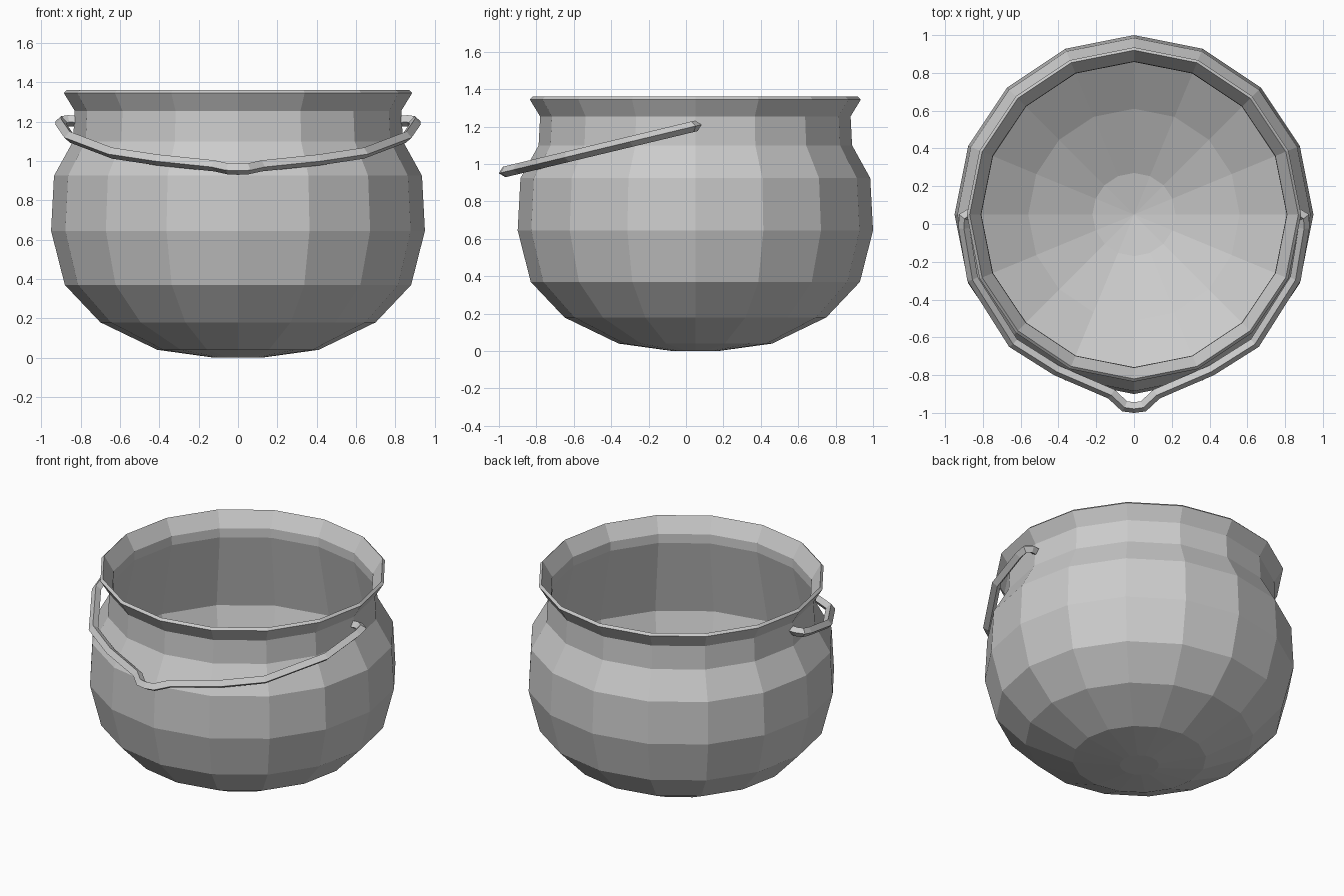
import bpy, bmesh, math
from mathutils import Vector

if "Cube" in bpy.data.objects:
    bpy.data.objects.remove(bpy.data.objects["Cube"])

CENTRE_Y = 0.05
SIDES = 16


def finish(bm, name):
    bmesh.ops.recalc_face_normals(bm, faces=bm.faces)
    mesh = bpy.data.meshes.new(name)
    bm.to_mesh(mesh)
    bm.free()
    obj = bpy.data.objects.new(name, mesh)
    bpy.context.collection.objects.link(obj)
    return obj


def bridge(bm, a, b):
    n = len(a)
    for i in range(n):
        bm.faces.new((a[i], a[(i + 1) % n], b[(i + 1) % n], b[i]))


def lathe(name, profile, tip_start, tip_end):
    """Turn (radius, z) points around the pot axis; both ends close to a tip."""
    bm = bmesh.new()
    rings = []
    for r, z in profile:
        rings.append([bm.verts.new((r * math.cos(2 * math.pi * i / SIDES),
                                    CENTRE_Y + r * math.sin(2 * math.pi * i / SIDES), z))
                      for i in range(SIDES)])
    for a, b in zip(rings, rings[1:]):
        bridge(bm, a, b)
    for ring, z in ((rings[0], tip_start), (rings[-1], tip_end)):
        tip = bm.verts.new((0, CENTRE_Y, z))
        for i in range(SIDES):
            bm.faces.new((ring[i], ring[(i + 1) % SIDES], tip))
    return finish(bm, name)


def sweep_diamond(name, path, normal, radius):
    """Mitred four-sided bar along a path lying in the plane with this normal."""
    bm = bmesh.new()
    rings = []
    for i, p in enumerate(path):
        t_in = (p - path[max(i - 1, 0)]).normalized()
        t_out = (path[min(i + 1, len(path) - 1)] - p).normalized()
        t = (t_in + t_out).normalized()
        side = t.cross(normal).normalized()
        seg = t_in if i else t_out
        w = radius / max(seg.dot(t), 0.75)
        rings.append([bm.verts.new(p + d) for d in
                      (side * w, normal * radius, -side * w, -normal * radius)])
    for a, b in zip(rings, rings[1:]):
        bridge(bm, a, b)
    bm.faces.new(rings[0])
    bm.faces.new(rings[-1])
    return finish(bm, name)


# Pot: outer wall, flared rim, then the inner wall and bowl
outer = [(0.12, 0.0), (0.41, 0.04), (0.70, 0.18), (0.88, 0.37), (0.95, 0.645),
         (0.935, 0.925), (0.838, 1.10), (0.83, 1.255), (0.885, 1.345)]
inner = [(0.87, 1.36), (0.81, 1.26), (0.808, 1.20), (0.92, 0.69),
         (0.84, 0.40), (0.56, 0.22), (0.22, 0.07)]
lathe("pot_body", outer + inner, 0.0, 0.03)

# Handle: resting on the front, hooked into the neck at both sides
slope = 0.24
half = [(0.82, 0.05), (0.865, 0.055), (0.898, 0.035), (0.90, -0.02), (0.855, -0.29),
        (0.64, -0.63), (0.41, -0.775), (0.12, -0.90), (0.05, -0.965)]
flat = half + [(0, -0.972)] + [(-x, y) for x, y in reversed(half)]
path = [Vector((x, y, 1.203 + (y - CENTRE_Y) * slope)) for x, y in flat]
sweep_diamond("handle", path, Vector((0, -slope, 1)).normalized(), 0.029)
